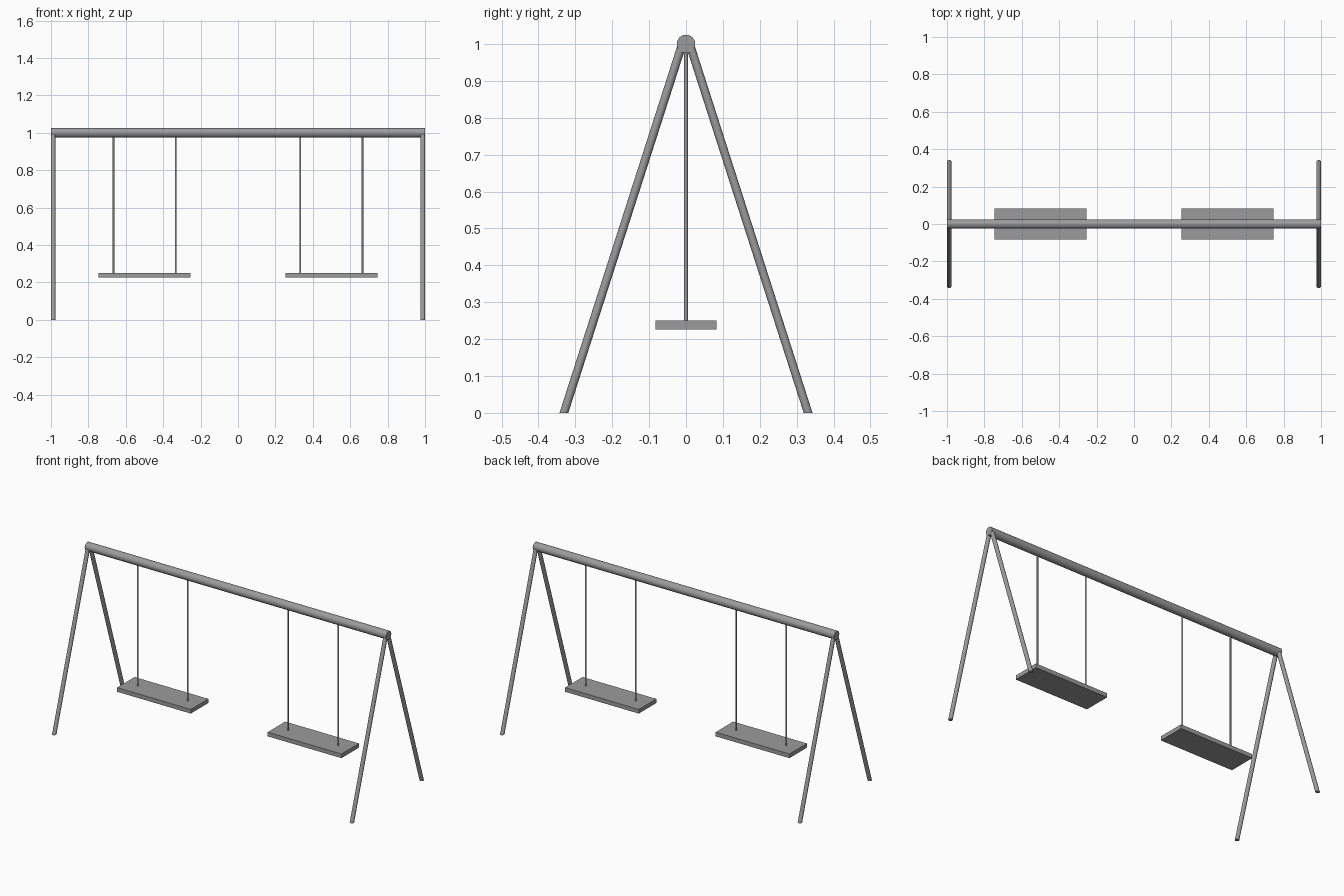
import bpy, bmesh, math
from mathutils import Vector

cube = bpy.data.objects.get("Cube")
if cube:
    bpy.data.objects.remove(cube, do_unlink=True)

grey = bpy.data.materials.new("metal grey")
grey.use_nodes = True
colour = (0.33, 0.33, 0.33, 1)
grey.diffuse_color = colour
grey.node_tree.nodes["Principled BSDF"].inputs["Base Color"].default_value = colour


def finish(name, bm):
    mesh = bpy.data.meshes.new(name)
    bm.to_mesh(mesh)
    bm.free()
    mesh.materials.append(grey)
    obj = bpy.data.objects.new(name, mesh)
    bpy.context.collection.objects.link(obj)
    return obj


def smooth(obj):
    bpy.ops.object.select_all(action='DESELECT')
    obj.select_set(True)
    bpy.context.view_layer.objects.active = obj
    bpy.ops.object.shade_smooth_by_angle(angle=math.radians(40))


def post(name, bottom, top, radius, sides=24):
    """Tube from bottom to top whose ends are cut level with the ground."""
    bm = bmesh.new()
    bmesh.ops.create_cone(bm, cap_ends=True, segments=sides,
                          radius1=radius, radius2=radius, depth=1)
    bottom, top = Vector(bottom), Vector(top)
    for v in bm.verts:
        centre = bottom if v.co.z < 0 else top
        v.co = Vector((v.co.x, v.co.y, 0)) + centre
    smooth(finish(name, bm))


# Top beam along x
bm = bmesh.new()
bmesh.ops.create_cone(bm, cap_ends=True, segments=32,
                      radius1=0.025, radius2=0.025, depth=2)
for v in bm.verts:
    v.co = Vector((v.co.z, v.co.x, v.co.y + 1))
bmesh.ops.recalc_face_normals(bm, faces=bm.faces)
smooth(finish("top_beam", bm))

for side, sx in (("left", 1), ("right", -1)):
    # Splayed legs at each end
    for end, sy in (("front", -1), ("back", 1)):
        post(f"{end}_{side}_leg", (sx * 0.988, sy * 0.331, 0),
             (sx * 0.988, sy * 0.01, 1), 0.012)

    # Swing seat
    bm = bmesh.new()
    bmesh.ops.create_cube(bm, size=1)
    bmesh.ops.scale(bm, vec=(0.49, 0.166, 0.025), verts=bm.verts)
    bmesh.ops.translate(bm, vec=(sx * 0.5, 0, 0.2385), verts=bm.verts)
    finish(f"{side}_seat", bm)

    # Hanging rods
    for place, x in (("inner", 0.333), ("outer", 0.665)):
        post(f"{side}_{place}_rod", (sx * x, 0, 0.245), (sx * x, 0, 1), 0.005, 16)
